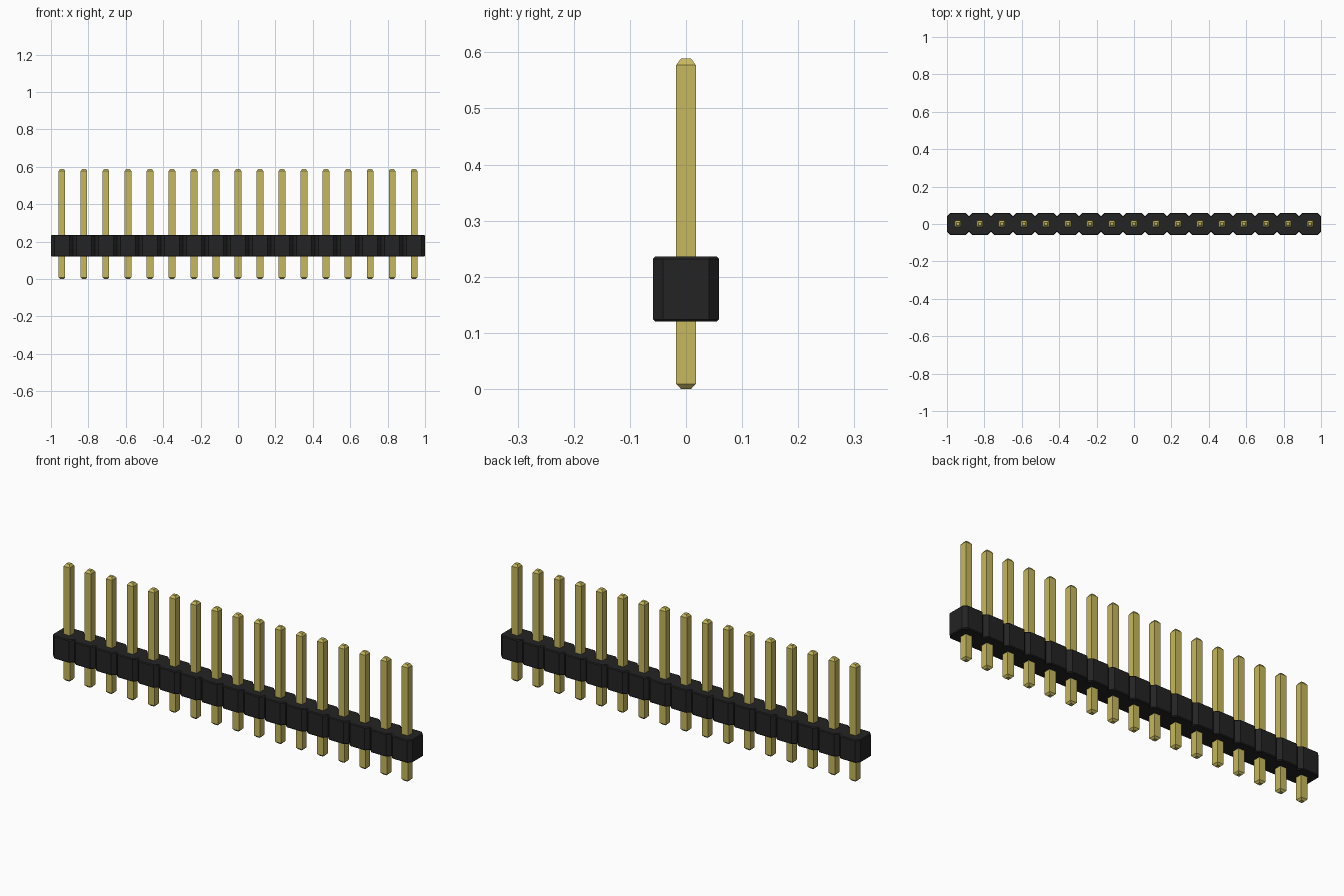
import bpy
import bmesh

if "Cube" in bpy.data.objects:
    bpy.data.objects.remove(bpy.data.objects["Cube"], do_unlink=True)

COUNT = 17
PITCH = 2 / COUNT
HALF = PITCH / 2
CHAMFER = 0.018
BASE_Z, TOP_Z = 0.12, 0.236


def material(name, color, roughness):
    mat = bpy.data.materials.new(name)
    mat.use_nodes = True
    mat.diffuse_color = (*color, 1)
    shader = mat.node_tree.nodes["Principled BSDF"]
    shader.inputs["Base Color"].default_value = (*color, 1)
    shader.inputs["Roughness"].default_value = roughness
    return mat


def finish(bm, name, mat):
    bmesh.ops.recalc_face_normals(bm, faces=bm.faces)
    mesh = bpy.data.meshes.new(name)
    bm.to_mesh(mesh)
    bm.free()
    mesh.materials.append(mat)
    return mesh


def add_object(name, mesh, x=0):
    obj = bpy.data.objects.new(name, mesh)
    obj.location.x = x
    bpy.context.collection.objects.link(obj)
    return obj


black = material("black plastic", (0.017, 0.017, 0.017), 0.6)
gold = material("gold metal", (0.57, 0.48, 0.11), 0.5)

# Housing: a row of joined octagonal blocks, notched between neighbours
centres = [(i - (COUNT - 1) / 2) * PITCH for i in range(COUNT)]
inner = HALF - CHAMFER
front = [(-1, -inner)]
for x in centres:
    front += [(x - inner, -HALF), (x + inner, -HALF), (x + HALF, -inner)]
outline = front + [(-x, -y) for x, y in front]

bm = bmesh.new()
base = bm.faces.new([bm.verts.new((x, y, BASE_Z)) for x, y in outline])
top = bmesh.ops.extrude_face_region(bm, geom=[base], use_keep_orig=True)
bmesh.ops.translate(bm, vec=(0, 0, TOP_Z - BASE_Z),
                    verts=[v for v in top["geom"] if isinstance(v, bmesh.types.BMVert)])
bmesh.ops.recalc_face_normals(bm, faces=bm.faces)
# Small bevel round the upper and lower rims
rims = [e for e in bm.edges if abs(e.verts[0].co.z - e.verts[1].co.z) < 0.001]
bmesh.ops.bevel(bm, geom=rims, offset=0.004, segments=1, affect='EDGES')
add_object("housing", finish(bm, "housing", black))

# Pin: square bar with tapered ends, as (height, half width) sections
sections = [(0, 0.009), (0.009, 0.0175), (0.577, 0.0175), (0.589, 0.009)]
bm = bmesh.new()
rings = [[bm.verts.new((sx * w, sy * w, z))
          for sx, sy in ((-1, -1), (1, -1), (1, 1), (-1, 1))] for z, w in sections]
bm.faces.new(rings[0])
bm.faces.new(rings[-1])
for low, high in zip(rings, rings[1:]):
    for i in range(4):
        j = (i + 1) % 4
        bm.faces.new((low[i], low[j], high[j], high[i]))
pin_mesh = finish(bm, "pin", gold)
for number, x in enumerate(centres, 1):
    add_object(f"pin_{number}", pin_mesh, x)
